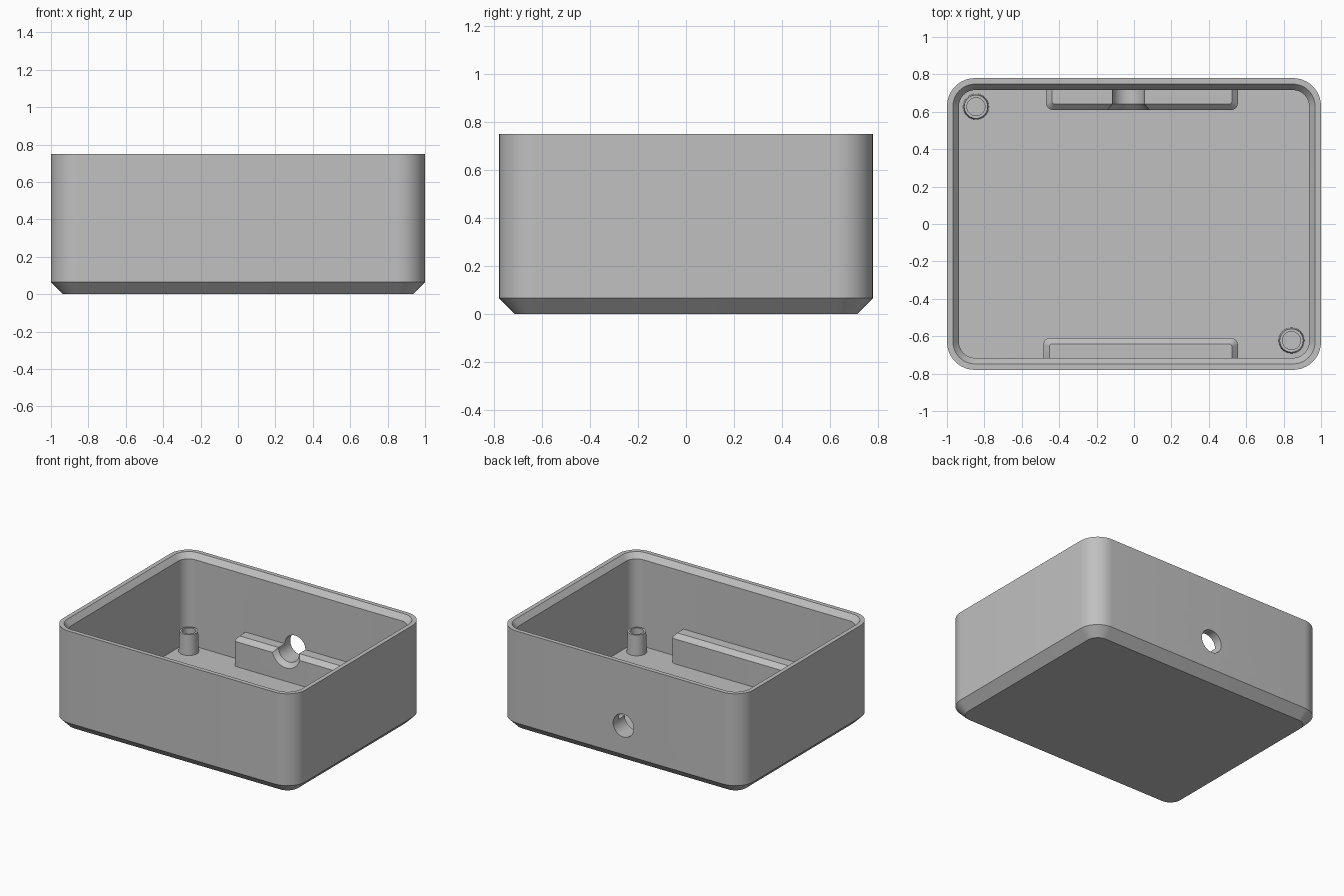
import bpy, bmesh, math

if "Cube" in bpy.data.objects:
    bpy.data.objects.remove(bpy.data.objects["Cube"], do_unlink=True)

# Single grey plastic
grey = bpy.data.materials.new("grey plastic")
grey.use_nodes = True
COLOR = (0.53, 0.53, 0.53, 1)
grey.diffuse_color = COLOR
grey.node_tree.nodes["Principled BSDF"].inputs["Base Color"].default_value = COLOR


def rounded_rect(cx, cy, hx, hy, r, z, steps=12):
    """Counter-clockwise rounded rectangle at height z."""
    pts = []
    for i, (sx, sy) in enumerate([(1, 1), (-1, 1), (-1, -1), (1, -1)]):
        for k in range(steps + 1):
            a = (i + k / steps) * math.pi / 2
            pts.append((cx + sx * (hx - r) + r * math.cos(a),
                        cy + sy * (hy - r) + r * math.sin(a), z))
    return pts


def circle(cx, cy, r, z, n=48):
    return [(cx + r * math.cos(2 * math.pi * k / n),
             cy + r * math.sin(2 * math.pi * k / n), z) for k in range(n)]


def loft(name, rings):
    """Join successive rings with quads and cap both ends."""
    bm = bmesh.new()
    loops = [[bm.verts.new(p) for p in ring] for ring in rings]
    n = len(loops[0])
    for a, b in zip(loops, loops[1:]):
        for i in range(n):
            j = (i + 1) % n
            bm.faces.new((a[i], a[j], b[j], b[i]))
    bm.faces.new(loops[0][::-1])
    bm.faces.new(loops[-1])
    bmesh.ops.recalc_face_normals(bm, faces=bm.faces)
    mesh = bpy.data.meshes.new(name)
    bm.to_mesh(mesh)
    bm.free()
    mesh.materials.append(grey)
    obj = bpy.data.objects.new(name, mesh)
    bpy.context.collection.objects.link(obj)
    return obj


def activate(obj):
    bpy.ops.object.select_all(action='DESELECT')
    obj.select_set(True)
    bpy.context.view_layer.objects.active = obj


def cut(obj, cutter):
    activate(obj)
    mod = obj.modifiers.new("cut", 'BOOLEAN')
    mod.operation = 'DIFFERENCE'
    mod.solver = 'EXACT'
    mod.object = cutter
    bpy.ops.object.modifier_apply(modifier=mod.name)


HX, HY, TOP, R = 1.0, 0.78, 0.75, 0.15
WALL, FLOOR, LIP = 0.064, 0.064, 0.032


def shell_ring(inset, z):
    return rounded_rect(0, 0, HX - inset, HY - inset, R - inset, z)


# Open tray: chamfered base, straight walls, bevelled inner rim, floor
tray = loft("tray_shell", [
    shell_ring(0.065, 0), shell_ring(0, 0.065), shell_ring(0, TOP),
    shell_ring(LIP, TOP), shell_ring(WALL, TOP - 0.04), shell_ring(WALL, FLOOR)])


# Ledges along the front and back walls, chamfered on top
def ledge(name, x0, x1, side):
    cx, hx = (x0 + x1) / 2, (x1 - x0) / 2
    cy, hy = side * 0.68, 0.07
    c = 0.032
    return loft(name, [
        rounded_rect(cx, cy, hx, hy, 0.035, FLOOR - 0.01, 6),
        rounded_rect(cx, cy, hx, hy, 0.035, 0.25, 6),
        rounded_rect(cx, cy - 0, hx - c, hy - c, 0.012, 0.25 + c, 6)
        if side == 0 else
        rounded_rect(cx, cy + side * c / 2, hx - c, hy - c / 2, 0.012, 0.25 + c, 6)])


front_ledge = ledge("front_ledge", -0.485, 0.555, -1)
back_ledge = ledge("back_ledge", -0.47, 0.555, 1)

# Cable hole through the back wall, flared where it leaves the ledge
HOLE_X, HOLE_Z, HOLE_R = -0.03, 0.281, 0.085
profile = [(0.58, 0.147), (0.642, HOLE_R), (0.9, HOLE_R)]
cutter = loft("hole_cutter", [
    [(HOLE_X + px, y, HOLE_Z + pz) for px, pz, _ in circle(0, 0, r, 0)]
    for y, r in profile])
cutter.hide_render = True
cut(tray, cutter)
cut(back_ledge, cutter)
bpy.data.objects.remove(cutter, do_unlink=True)


# Hollow, slightly tapered screw posts in opposite corners
def post(name, x, y):
    return loft(name, [
        circle(x, y, 0.069, FLOOR - 0.01), circle(x, y, 0.063, 0.217),
        circle(x, y, 0.048, 0.217), circle(x, y, 0.048, FLOOR + 0.002)])


posts = [post("back_right_post", -0.845, 0.627), post("front_left_post", 0.842, -0.623)]

for obj in [tray, front_ledge, back_ledge] + posts:
    activate(obj)
    bpy.ops.object.shade_smooth_by_angle(angle=math.radians(30))
